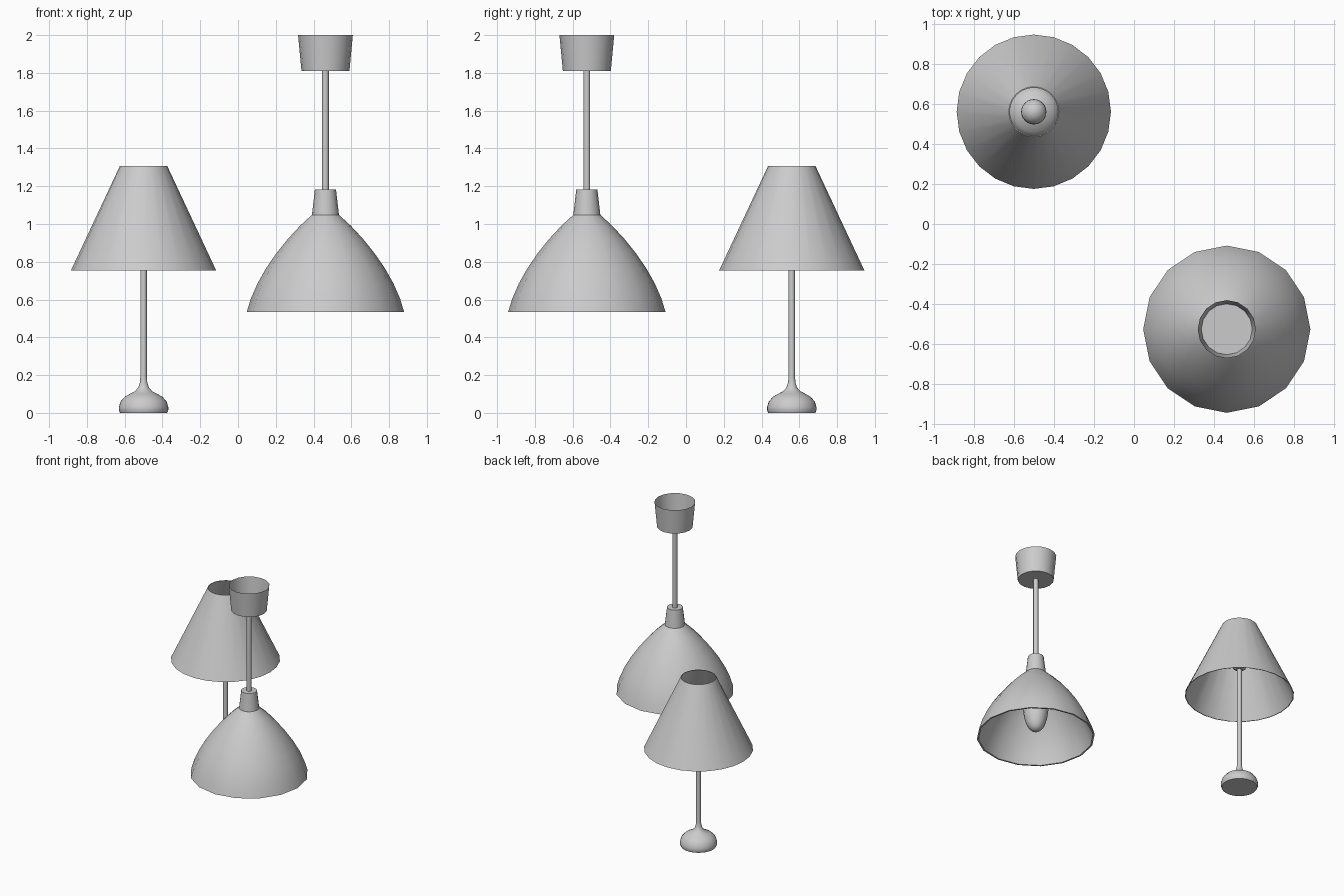
import bpy, bmesh
from math import sin, cos, pi, radians

if "Cube" in bpy.data.objects:
    bpy.data.objects.remove(bpy.data.objects["Cube"])

TABLE = (-0.5, 0.56)
PENDANT = (0.463, -0.525)


def lathe(name, centre, profile, sides=16, closed=False):
    """Revolve (radius, z) points around a vertical axis; radius 0 makes a pole."""
    bm = bmesh.new()
    rings = []
    for r, z in profile:
        if r == 0:
            rings.append([bm.verts.new((0, 0, z))] * sides)
        else:
            rings.append([bm.verts.new((r * cos(2 * pi * i / sides),
                                        r * sin(2 * pi * i / sides), z))
                          for i in range(sides)])
    pairs = list(zip(rings, rings[1:]))
    if closed:
        pairs.append((rings[-1], rings[0]))
    for a, b in pairs:
        for i in range(sides):
            j = (i + 1) % sides
            corners = list(dict.fromkeys((a[i], a[j], b[j], b[i])))
            bm.faces.new(corners)
    bmesh.ops.recalc_face_normals(bm, faces=bm.faces)
    mesh = bpy.data.meshes.new(name)
    bm.to_mesh(mesh)
    bm.free()
    obj = bpy.data.objects.new(name, mesh)
    obj.location = (*centre, 0)
    bpy.context.collection.objects.link(obj)
    bpy.ops.object.select_all(action='DESELECT')
    obj.select_set(True)
    bpy.context.view_layer.objects.active = obj
    bpy.ops.object.shade_smooth_by_angle(angle=radians(35))
    return obj


def shell(name, centre, outer, thickness, sides):
    """Open lampshade with a thin wall."""
    inner = [(r - thickness, z) for r, z in reversed(outer)]
    return lathe(name, centre, outer + inner, sides, closed=True)


# Table lamp: domed foot flowing into the stem
lathe("table_lamp_foot_and_stem", TABLE, [
    (0, 0), (0.125, 0), (0.131, 0.015), (0.131, 0.03), (0.122, 0.06),
    (0.1, 0.085), (0.07, 0.102), (0.045, 0.115), (0.028, 0.135),
    (0.02, 0.16), (0.017, 0.19), (0.017, 0.97), (0, 0.97)], 32)

# Table lamp: socket and bulb inside the shade
lathe("table_lamp_socket", TABLE, [
    (0, 0.955), (0.025, 0.955), (0.045, 0.97), (0.045, 1.03), (0, 1.03)], 24)
bulb = [(0.063 * sin(pi * k / 12), 1.08 - 0.063 * cos(pi * k / 12)) for k in range(1, 12)]
lathe("table_lamp_bulb", TABLE, [(0, 1.017)] + bulb + [(0, 1.143)], 24)

# Table lamp: conical shade, open at both ends
shell("table_lamp_shade", TABLE, [(0.385, 0.753), (0.125, 1.308)], 0.005, 24)

# Pendant: ceiling cup, open at the top
lathe("pendant_ceiling_cup", PENDANT, [(0, 1.81), (0.127, 1.81), (0.145, 2.0)], 16)

# Pendant: hanging rod
lathe("pendant_rod", PENDANT, [(0, 1.17), (0.018, 1.17), (0.018, 1.815), (0, 1.815)], 16)

# Pendant: tapered collar
lathe("pendant_collar", PENDANT, [
    (0, 1.045), (0.072, 1.045), (0.056, 1.182), (0, 1.182)], 16)

# Pendant: bell-shaped shade
shell("pendant_shade", PENDANT, [
    (0.417, 0.533), (0.395, 0.605), (0.36, 0.685), (0.315, 0.765), (0.26, 0.845),
    (0.2, 0.92), (0.135, 0.99), (0.072, 1.048)], 0.012, 16)

# Pendant: bulb hanging from the collar
lathe("pendant_bulb", PENDANT, [
    (0, 0.58), (0.025, 0.584), (0.047, 0.602), (0.066, 0.635), (0.082, 0.69),
    (0.09, 0.75), (0.088, 0.81), (0.072, 0.88), (0.05, 0.95), (0.045, 1.05), (0, 1.05)], 16)
